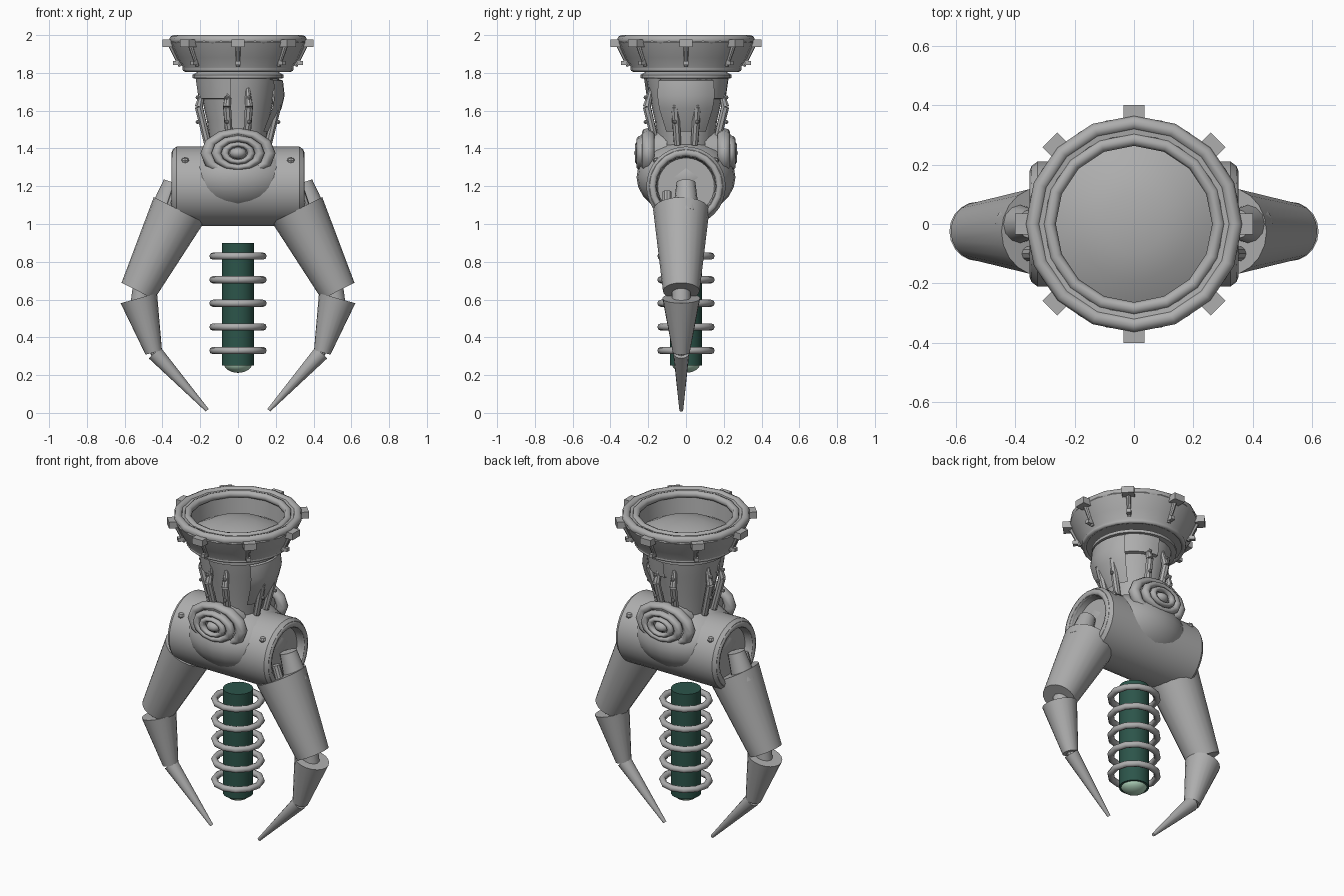
import bpy, bmesh, math
from mathutils import Vector, Matrix

cube = bpy.data.objects.get("Cube")
if cube:
    bpy.data.objects.remove(cube, do_unlink=True)


def material(name, rgb):
    m = bpy.data.materials.new(name)
    m.use_nodes = True
    m.diffuse_color = (*rgb, 1)
    m.node_tree.nodes["Principled BSDF"].inputs["Base Color"].default_value = (*rgb, 1)
    return m


STEEL = material("steel grey", (0.42, 0.42, 0.42))
GREEN = material("dark green", (0.025, 0.09, 0.068))
MINT = material("pale mint", (0.45, 0.68, 0.52))


def finish(ob, name, mat=STEEL, angle=35):
    ob.name = ob.data.name = name
    ob.data.materials.append(mat)
    bpy.context.view_layer.objects.active = ob
    bpy.ops.object.select_all(action='DESELECT')
    ob.select_set(True)
    bpy.ops.object.shade_smooth_by_angle(angle=math.radians(angle))
    return ob


def lathe(name, profile, segs=24, mat=STEEL, start=0, sweep=360, place=None):
    """Spin (radius, height) points about z, then move by a matrix."""
    bm = bmesh.new()
    vs = [bm.verts.new((r, 0, z)) for r, z in profile]
    es = [bm.edges.new(p) for p in zip(vs, vs[1:])]
    bmesh.ops.rotate(bm, verts=vs, matrix=Matrix.Rotation(math.radians(start), 3, 'Z'))
    bmesh.ops.spin(bm, geom=vs + es, axis=(0, 0, 1), angle=math.radians(sweep), steps=segs)
    bmesh.ops.remove_doubles(bm, verts=bm.verts, dist=0.0005)
    bmesh.ops.recalc_face_normals(bm, faces=bm.faces)
    me = bpy.data.meshes.new(name)
    bm.to_mesh(me)
    bm.free()
    ob = bpy.data.objects.new(name, me)
    bpy.context.collection.objects.link(ob)
    if place:
        ob.matrix_world = place
    return finish(ob, name, mat)


def taper(name, a, b, ra, rb, sides=20, mat=STEEL):
    """Tapered cylinder between two points."""
    a, b = Vector(a), Vector(b)
    bpy.ops.mesh.primitive_cone_add(vertices=sides, radius1=ra, radius2=rb, depth=(b - a).length,
                                    location=(a + b) / 2,
                                    rotation=(b - a).to_track_quat('Z', 'Y').to_euler())
    return finish(bpy.context.object, name, mat)


def ring(name, loc, major, minor, rot=(0, 0, 0), segs=16, stretch=1):
    bpy.ops.mesh.primitive_torus_add(major_radius=major, minor_radius=minor, major_segments=segs,
                                     minor_segments=8, location=loc, rotation=rot)
    ob = bpy.context.object
    ob.scale.y = stretch
    return finish(ob, name, STEEL, 60)


def ball(name, loc, size, mat=STEEL, segs=24):
    bpy.ops.mesh.primitive_uv_sphere_add(segments=segs, ring_count=segs // 2, radius=1, location=loc)
    bpy.context.object.scale = size
    return finish(bpy.context.object, name, mat)


def block(name, loc, size, turn):
    bpy.ops.mesh.primitive_cube_add(size=1, location=loc, rotation=(0, 0, turn))
    bpy.context.object.scale = size
    return finish(bpy.context.object, name)


# Collar with a shallow domed socket
lathe("collar", [(0, 1.93), (0.1, 1.922), (0.19, 1.9), (0.265, 1.86), (0.275, 1.96), (0.3, 1.985),
                 (0.345, 1.99), (0.36, 1.96), (0.325, 1.88), (0.295, 1.835), (0.29, 1.812),
                 (0.2, 1.812), (0.2, 1.79)])
ring("collar_rim", (0, 0, 1.975), 0.34, 0.025)
ring("socket_rim", (0, 0, 1.975), 0.285, 0.022)
ring("collar_flange", (0, 0, 1.82), 0.28, 0.014, segs=24)
for i in range(8):
    t = i * math.pi / 4
    c, s = math.cos(t), math.sin(t)
    block("collar_clamp", (0.365 * c, 0.365 * s, 1.958), (0.07, 0.07, 0.04), t)
    taper("clamp_strip", (0.355 * c, 0.355 * s, 1.945), (0.305 * c, 0.305 * s, 1.835), 0.014, 0.01, 8)
    block("clamp_stud", (0.33 * c, 0.33 * s, 1.852), (0.03, 0.025, 0.022), t)

# Neck, its shells and ribs
lathe("neck", [(0.205, 1.81), (0.24, 1.79), (0.24, 1.772), (0.21, 1.77), (0.195, 1.68),
               (0.165, 1.55), (0.145, 1.4)])
lathe("neck_bulge", [(0.2, 1.77), (0.238, 1.76), (0.247, 1.68), (0.23, 1.61), (0.17, 1.49)],
      8, start=-38, sweep=76)
for start in (185, 15):
    lathe("neck_plate", [(0.2, 1.775), (0.225, 1.77), (0.21, 1.665), (0.185, 1.66)],
          8, start=start, sweep=75)
for i in range(8):
    t = (i + 0.5) * math.pi / 4 + (0.12 if i % 2 else -0.12)
    c, s = math.cos(t), math.sin(t)
    knee = (0.215 * c, 0.215 * s, 1.62)
    taper("neck_rib_upper", (0.19 * c, 0.19 * s, 1.72), knee, 0.012, 0.022, 8)
    taper("neck_rib_lower", knee, (0.165 * c, 0.165 * s, 1.42), 0.022, 0.02, 8)
    for z in (1.54, 1.67):
        ball("rib_stud", (0.222 * c, 0.222 * s, z), (0.011,) * 3, segs=8)

# Horizontal body with open ends
body_turn = Matrix.Translation((0, 0, 1.2)) @ Matrix.Rotation(math.pi / 2, 4, 'Y')
lathe("body", [(0, -0.3), (0.15, -0.3), (0.16, -0.345), (0.195, -0.345), (0.21, -0.325),
               (0.21, 0.325), (0.195, 0.345), (0.16, 0.345), (0.15, 0.3), (0, 0.3)],
      32, place=body_turn)
ball("belly", (0, 0, 1.247), (0.31, 0.262, 0.2))

# Layered round hubs on the front and back
for side in (-1, 1):
    for r, out, thick in ((0.165, 0.2, 0.034), (0.115, 0.235, 0.026), (0.07, 0.25, 0.02)):
        ring("hub_ring", (0, side * out, 1.375), r, thick, (math.pi / 2, 0, 0), 12, 0.67)
    taper("hub_plate", (0, side * 0.1, 1.375), (0, side * 0.235, 1.375), 0.13, 0.1, 16)
    ball("hub_boss", (0, side * 0.235, 1.375), (0.045, 0.04, 0.032), segs=12)

# Claw arms
ARM_Y = -0.025
for side in (-1, 1):
    def at(x, z, y=ARM_Y):
        return (side * x, y, z)
    ring("end_ring", (side * 0.33, 0, 1.2), 0.178, 0.022, (0, math.pi / 2, 0), 20)
    taper("shoulder_stub", at(0.345, 1.22, 0), at(0.4, 1.06, 0), 0.05, 0.07, 12)
    taper("shoulder_rod", at(0.33, 1.17, -0.1), at(0.37, 1.05, -0.1), 0.025, 0.025, 10)
    taper("upper_arm", at(0.313, 1.075), at(0.53, 0.645), 0.149, 0.097)
    taper("elbow_core", at(0.505, 0.68), at(0.52, 0.57), 0.05, 0.05, 12)
    taper("forearm", at(0.525, 0.607), at(0.446, 0.32), 0.1, 0.045)
    taper("wrist_core", at(0.45, 0.34), at(0.43, 0.3), 0.025, 0.025, 10)
    taper("claw_tip", at(0.441, 0.318), at(0.163, 0.014), 0.043, 0.01, 12)
    for face in (-1, 1):
        ball("body_stud", (side * 0.28, face * 0.155, 1.335), (0.022, 0.02, 0.018), segs=8)

# Hanging core with cooling rings
taper("core_rod", (0, 0, 0.25), (0, 0, 0.9), 0.085, 0.085, 24, GREEN)
ball("core_tip", (0, 0, 0.262), (0.075, 0.075, 0.05), MINT)
for i in range(5):
    ring("core_ring", (0, 0, 0.33 + i * 0.125), 0.133, 0.019, segs=12)
